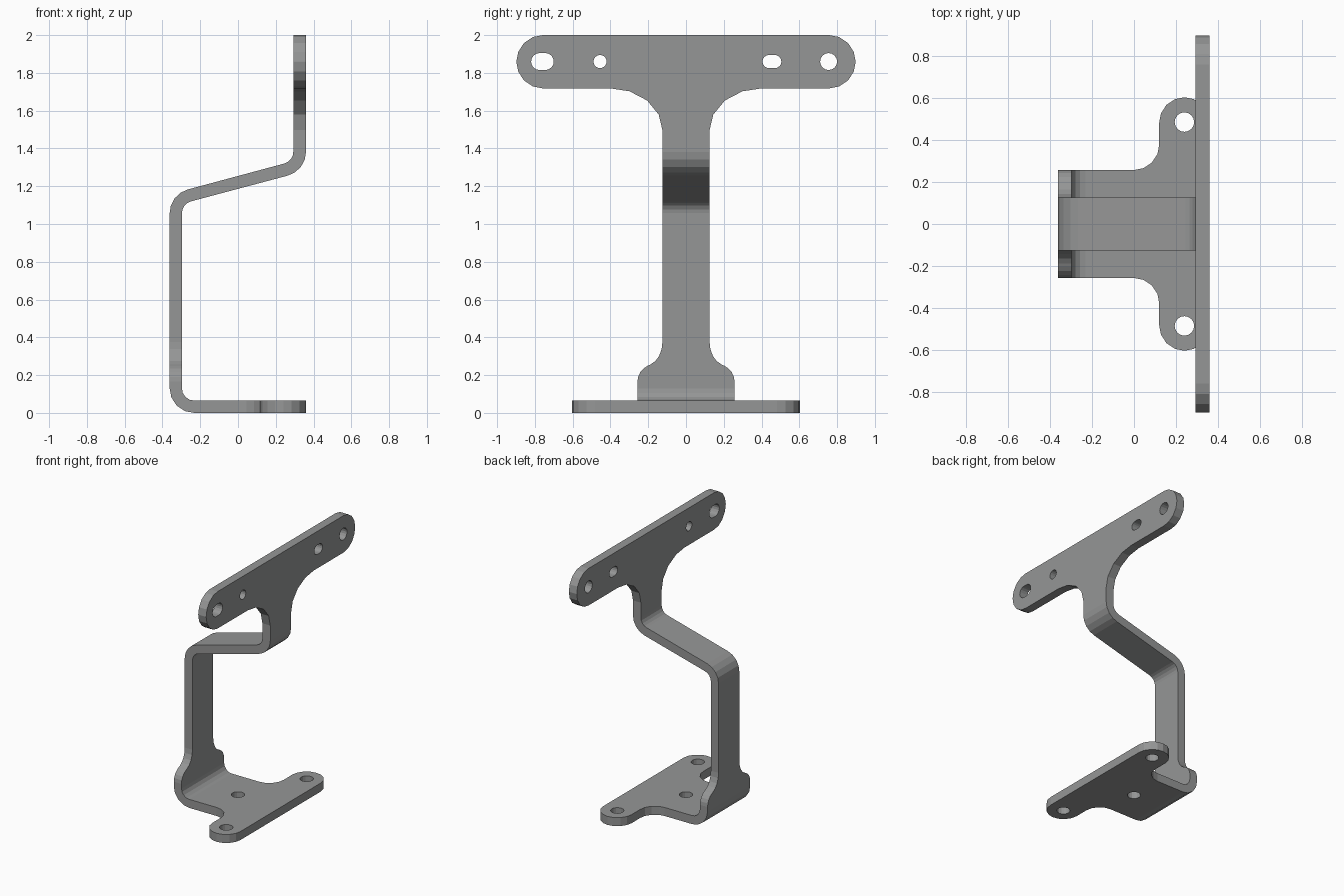
import bpy, bmesh, math
from mathutils import Vector

if "Cube" in bpy.data.objects:
    bpy.data.objects.remove(bpy.data.objects["Cube"])

SEG = 4   # facets per rounded corner

steel = bpy.data.materials.new('dark_grey')
steel.diffuse_color = (0.3, 0.305, 0.305, 1)
steel.use_nodes = True
steel.node_tree.nodes["Principled BSDF"].inputs["Base Color"].default_value = steel.diffuse_color


def rounded(pts):
    """Closed outline; a point (u, v, a, b) is rounded, starting a before and ending b after it."""
    out = []
    n = len(pts)
    for i, p in enumerate(pts):
        c = Vector(p[:2])
        if len(p) == 2:
            out.append(c)
            continue
        d0 = (Vector(pts[i - 1][:2]) - c).normalized()
        d1 = (Vector(pts[(i + 1) % n][:2]) - c).normalized()
        w = math.sin(d0.angle(d1) / 2)
        s, e = c + d0 * p[2], c + d1 * p[3]
        for k in range(SEG + 1):
            t = k / SEG
            f0, f1, f2 = (1 - t) ** 2, 2 * w * t * (1 - t), t * t
            out.append((s * f0 + c * f1 + e * f2) / (f0 + f1 + f2))
    return [q for i, q in enumerate(out) if (q - out[i - 1]).length > 1e-4]


def prism(name, pts, axis, lo, hi):
    """Extrude a rounded outline along the given axis."""
    place = {'x': lambda u, v, w: (w, u, v),
             'y': lambda u, v, w: (u, w, v),
             'z': lambda u, v, w: (u, v, w)}[axis]
    bm = bmesh.new()
    loop = rounded(pts)
    a = [bm.verts.new(place(p.x, p.y, lo)) for p in loop]
    b = [bm.verts.new(place(p.x, p.y, hi)) for p in loop]
    bm.faces.new(a)
    bm.faces.new(b[::-1])
    for i in range(len(a)):
        bm.faces.new((a[i - 1], a[i], b[i], b[i - 1]))
    bmesh.ops.recalc_face_normals(bm, faces=bm.faces)
    me = bpy.data.meshes.new(name)
    bm.to_mesh(me)
    bm.free()
    me.materials.append(steel)
    ob = bpy.data.objects.new(name, me)
    bpy.context.collection.objects.link(ob)
    return ob


def slot(u, v, w, h):
    """Outline of a slot, or of a round hole when w equals h."""
    r = h / 2
    return [(u + i * w / 2, v + j * r, r, r)
            for i, j in ((-1, -1), (1, -1), (1, 1), (-1, 1))]


def cut(ob, cutter, op='DIFFERENCE'):
    m = ob.modifiers.new('cut', 'BOOLEAN')
    m.operation, m.solver, m.object = op, 'EXACT', cutter
    bpy.context.view_layer.objects.active = ob
    bpy.ops.object.modifier_apply(modifier=m.name)
    bpy.data.objects.remove(cutter)


# bent upright: side profile of the folded strip
upright = prism('bent_upright', [
    (-0.20, 0), (-0.362, 0, .13, .13), (-0.362, 1.157, .10, .10),
    (0.293, 1.333, .05, .05), (0.293, 2), (0.36, 2),
    (0.36, 1.282, .10, .10), (-0.297, 1.107, .05, .05),
    (-0.297, 0.065, .065, .065), (-0.20, 0.065)], 'y', -1, 1)

# trimmed to its T-shaped outline with flared bottom
half = [(0.898, 2, .14, .14), (0.898, 1.718, .14, .14),
        (0.125, 1.718, .275, .22), (0.125, 0.285, .09, .07),
        (0.257, 0.225, .06, .06), (0.257, -0.1)]
other = [(-p[0], p[1], *p[:1:-1]) for p in reversed(half)]
cut(upright, prism('outline_cutter', half + other, 'x', -1, 1), 'INTERSECT')

# holes and slots along the top bar
for y, w, h in ((-0.76, .12, .09), (-0.455, .07, .07),
                (0.455, .10, .07), (0.755, .09, .09)):
    cut(upright, prism('hole_cutter', slot(y, 1.86, w, h), 'x', 0.1, 0.6))

# flat foot plate with two side tabs
half = [(-0.20, 0.257), (0.12, 0.257, .12, .12), (0.12, 0.603, .12, .12),
        (0.36, 0.603, .12, .12)]
other = [(p[0], -p[1], *p[2:]) for p in reversed(half)]
foot = prism('foot_plate', half + other, 'z', 0, 0.065)
for x, y in ((0.24, 0.485), (0.24, -0.485), (0, 0)):
    cut(foot, prism('hole_cutter', slot(x, y, .093, .093), 'z', -0.1, 0.2))
